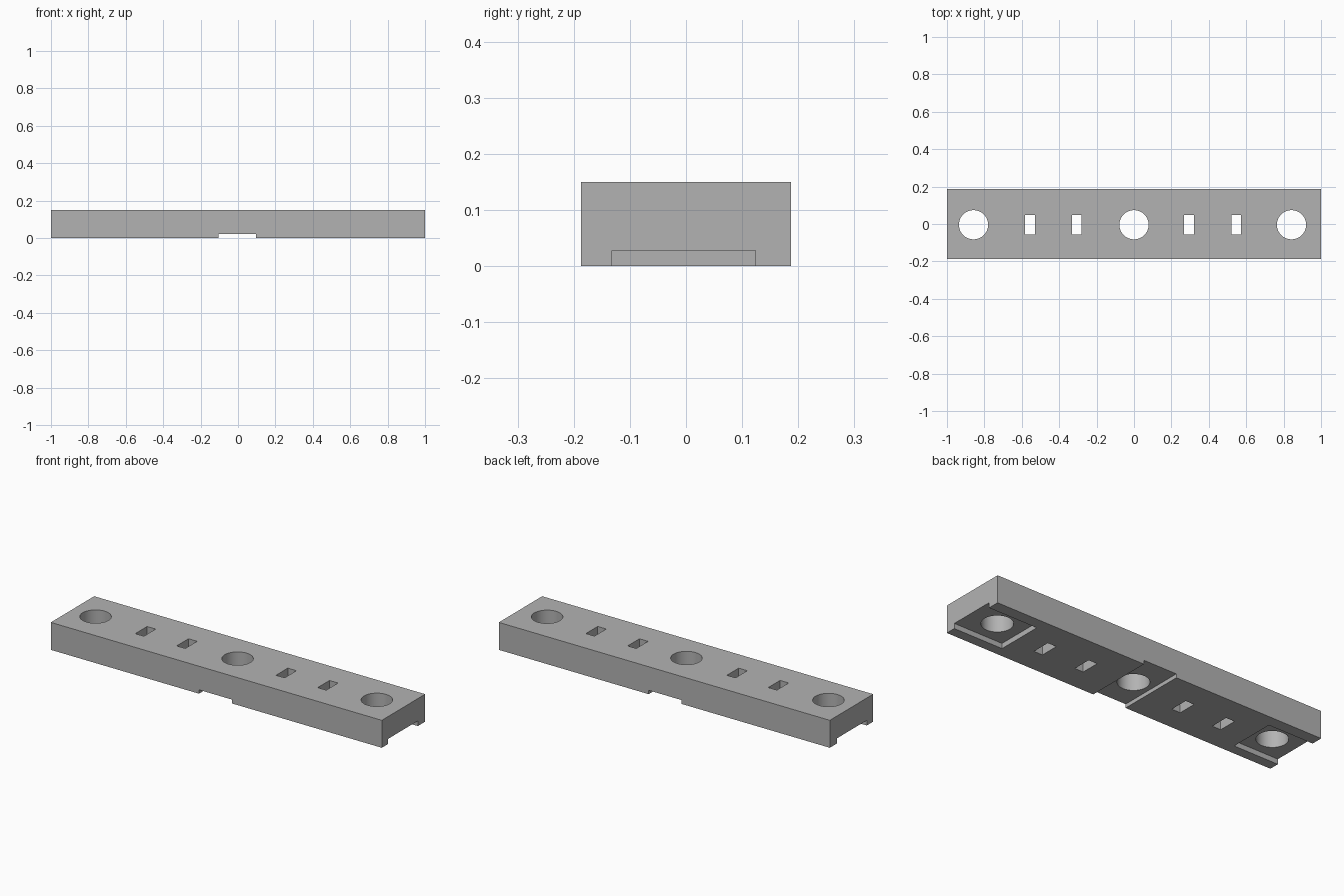
import bpy

cube = bpy.data.objects.get("Cube")
if cube:
    bpy.data.objects.remove(cube, do_unlink=True)

LENGTH, WIDTH, HEIGHT = 2.0, 0.374, 0.15
MID_Y = -0.004       # centre line of all cut-outs

grey = bpy.data.materials.new("plain grey")
grey.use_nodes = True
grey.diffuse_color = (0.45, 0.45, 0.45, 1)
grey.node_tree.nodes["Principled BSDF"].inputs["Base Color"].default_value = (0.45, 0.45, 0.45, 1)


def box(name, x0, x1, y0, y1, z0, z1):
    bpy.ops.mesh.primitive_cube_add(size=1, location=((x0 + x1) / 2, (y0 + y1) / 2, (z0 + z1) / 2))
    ob = bpy.context.object
    ob.name = name
    ob.scale = (x1 - x0, y1 - y0, z1 - z0)
    bpy.ops.object.transform_apply(location=False, rotation=False, scale=True)
    ob.data.materials.append(grey)
    return ob


def cut(target, cutter):
    cutter.hide_render = True
    mod = target.modifiers.new("cut", 'BOOLEAN')
    mod.operation = 'DIFFERENCE'
    mod.solver = 'EXACT'
    mod.object = cutter
    bpy.context.view_layer.objects.active = target
    bpy.ops.object.modifier_apply(modifier=mod.name)
    bpy.data.objects.remove(cutter, do_unlink=True)


# Main bar
bar = box("mounting_bar", -LENGTH / 2, LENGTH / 2, -WIDTH / 2, WIDTH / 2, 0, HEIGHT)

# Cross channel under the middle, open to front and back
cut(bar, box("cross_channel", -0.105, 0.095, -0.3, 0.3, -0.1, 0.021))

# Shallow pockets under both ends, open to the end faces
for x0, x1 in ((-1.1, -0.73), (0.705, 1.1)):
    cut(bar, box("end_pocket", x0, x1, -0.132, 0.124, -0.1, 0.028))

# Round through holes
for x in (-0.858, 0, 0.842):
    bpy.ops.mesh.primitive_cylinder_add(vertices=64, radius=0.078, depth=1, location=(x, MID_Y, 0))
    hole = bpy.context.object
    hole.data.materials.append(grey)
    cut(bar, hole)

# Rectangular through slots
for x in (-0.556, -0.306, 0.294, 0.546):
    cut(bar, box("slot", x - 0.026, x + 0.026, MID_Y - 0.051, MID_Y + 0.051, -0.5, 0.5))

# One material, flat faces with smooth hole walls
bar.data.materials.clear()
bar.data.materials.append(grey)
for p in bar.data.polygons:
    p.material_index = 0
bpy.ops.object.select_all(action='DESELECT')
bar.select_set(True)
bpy.context.view_layer.objects.active = bar
bpy.ops.object.shade_smooth_by_angle(angle=0.52)
